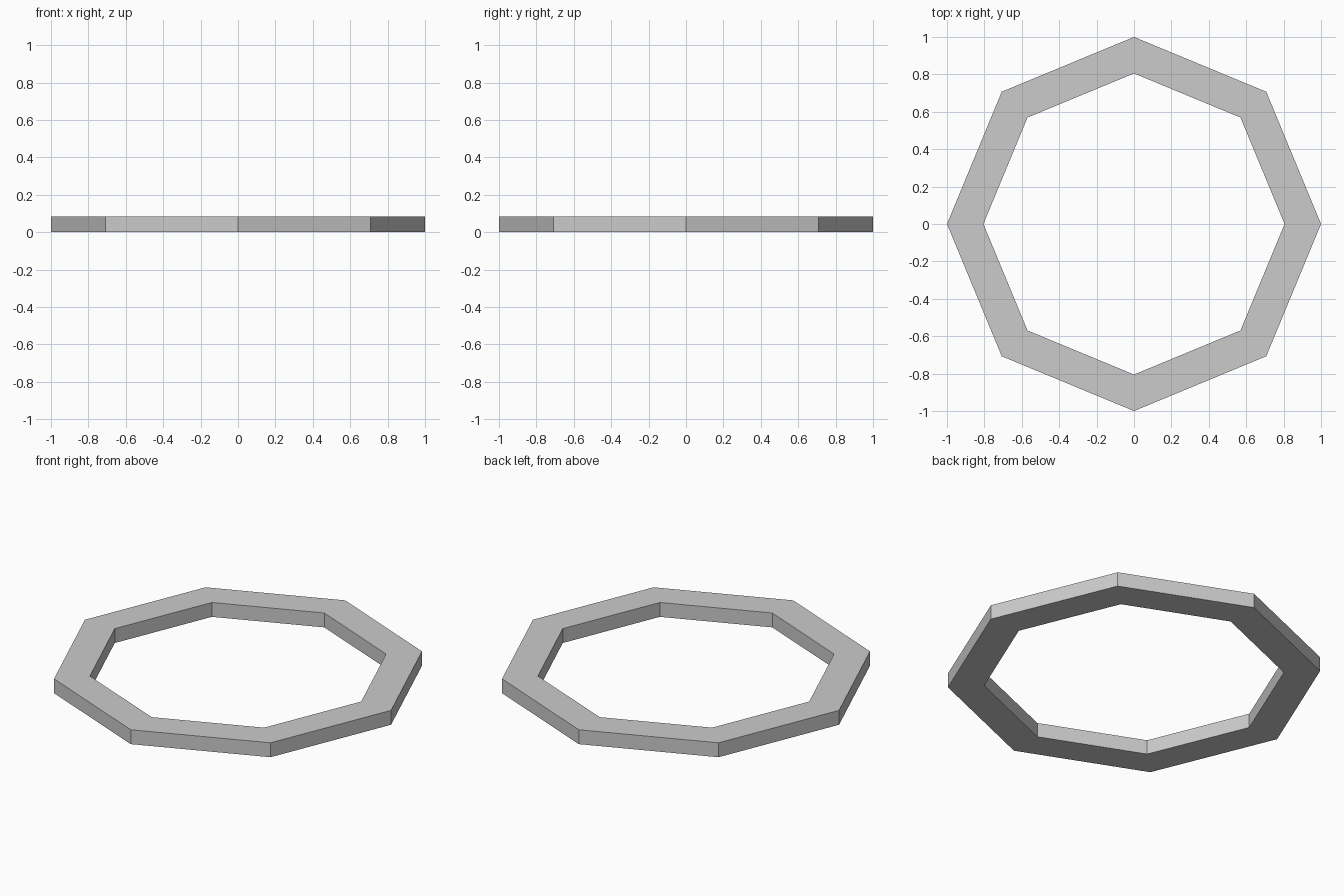
import bpy, bmesh
from math import cos, sin, pi

if "Cube" in bpy.data.objects:
    bpy.data.objects.remove(bpy.data.objects["Cube"])

SIDES, OUTER, INNER, HEIGHT = 8, 1.0, 0.805, 0.085

# Octagonal ring: sweep a rectangular cross-section around z
bm = bmesh.new()
profile = [(OUTER, 0), (OUTER, HEIGHT), (INNER, HEIGHT), (INNER, 0)]
rings = []
for i in range(SIDES):
    a = 2 * pi * i / SIDES
    rings.append([bm.verts.new((r * cos(a), r * sin(a), z)) for r, z in profile])
for i in range(SIDES):
    p, q = rings[i], rings[(i + 1) % SIDES]
    for j in range(4):
        k = (j + 1) % 4
        bm.faces.new((p[j], q[j], q[k], p[k]))
bmesh.ops.recalc_face_normals(bm, faces=bm.faces)

mesh = bpy.data.meshes.new("octagonal_ring")
bm.to_mesh(mesh)
bm.free()
bpy.context.collection.objects.link(bpy.data.objects.new("octagonal_ring", mesh))
